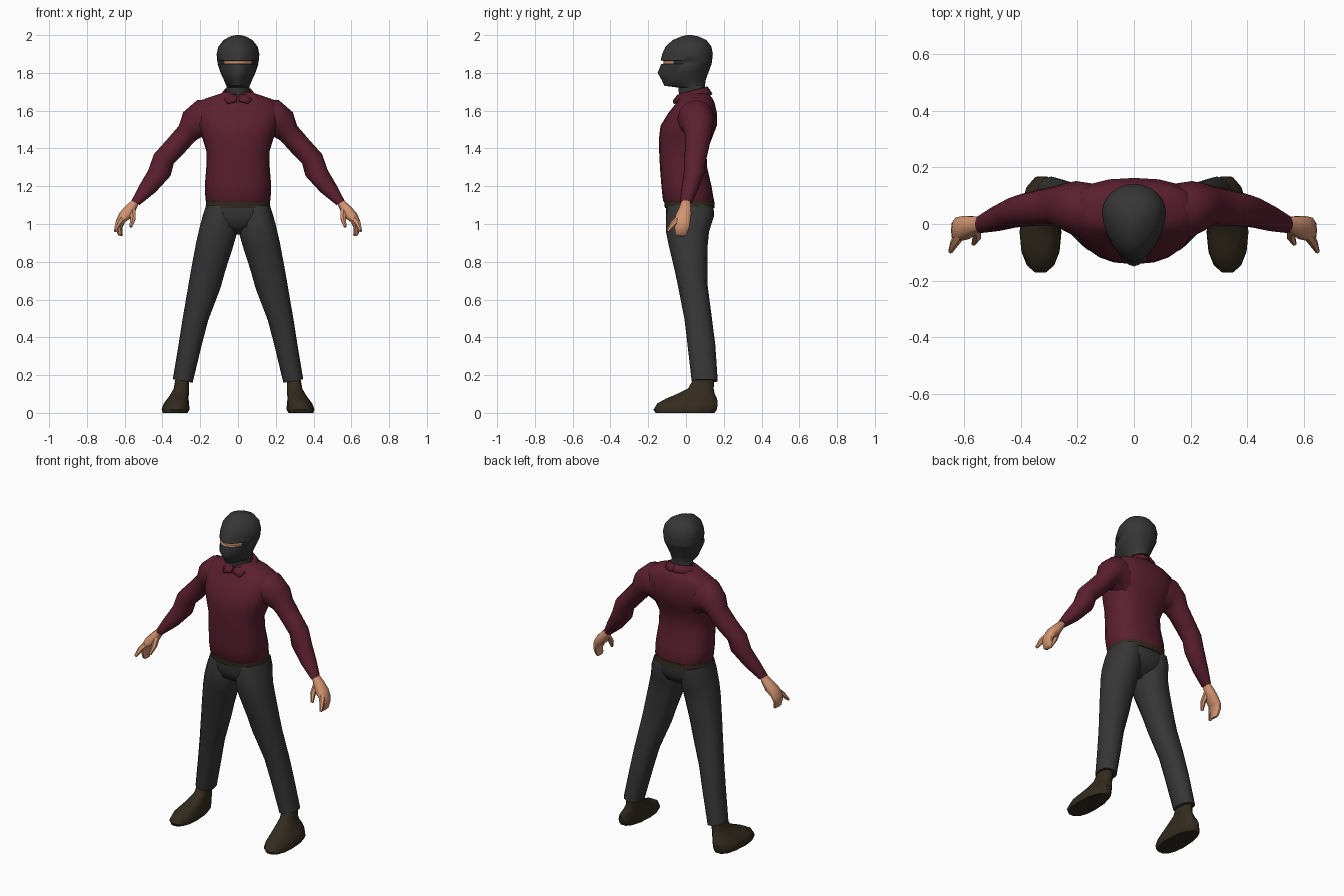
import bpy, bmesh, math
from mathutils import Vector

if "Cube" in bpy.data.objects:
    bpy.data.objects.remove(bpy.data.objects["Cube"])


def material(name, rgb):
    m = bpy.data.materials.new(name)
    m.diffuse_color = (*rgb, 1)
    m.use_nodes = True
    m.node_tree.nodes["Principled BSDF"].inputs["Base Color"].default_value = m.diffuse_color
    return m


MAROON = material("maroon knit", (0.105, 0.014, 0.028))
CHARCOAL = material("charcoal cloth", (0.037, 0.037, 0.038))
BROWN = material("dark brown leather", (0.034, 0.024, 0.013))
SKIN = material("skin", (0.66, 0.30, 0.165))


def finish(name, bm, mats, mirror=False, angle=50):
    bmesh.ops.recalc_face_normals(bm, faces=bm.faces)
    me = bpy.data.meshes.new(name)
    bm.to_mesh(me)
    bm.free()
    ob = bpy.data.objects.new(name, me)
    bpy.context.collection.objects.link(ob)
    for m in mats:
        me.materials.append(m)
    bpy.ops.object.select_all(action='DESELECT')
    ob.select_set(True)
    bpy.context.view_layer.objects.active = ob
    bpy.ops.object.shade_smooth_by_angle(angle=math.radians(angle))
    if mirror:
        mod = ob.modifiers.new("mirror", 'MIRROR')
        mod.use_mirror_merge = False
    return ob


def spow(v, e):
    return math.copysign(abs(v) ** e, v)


def loft(name, rings, mats, n=16, ef=1.0, eb=1.0, wide=0.5, mirror=False, rule=None):
    """Skin rings given as (outer x, outer z, inner x, inner z, front y, back y).
    ef / eb make the front / back boxy (<1) or pointed (>1)."""
    bm = bmesh.new()
    loops = []
    for xa, za, xb, zb, yf, yb in rings:
        yw = yf + (yb - yf) * wide
        cx, cz, hx, hz = (xa + xb) / 2, (za + zb) / 2, (xa - xb) / 2, (za - zb) / 2
        loop = []
        for i in range(n):
            a = 2 * math.pi * i / n
            s, c = math.sin(a), math.cos(a)
            e = ef if s < 0 else eb
            u, v = spow(c, e), spow(s, e)
            y = yw + v * ((yb - yw) if v > 0 else (yw - yf))
            loop.append(bm.verts.new((cx + hx * u, y, cz + hz * u)))
        loops.append(loop)
    for lo, hi in zip(loops, loops[1:]):
        for i in range(n):
            j = (i + 1) % n
            f = bm.faces.new((lo[i], lo[j], hi[j], hi[i]))
            if rule:
                f.material_index = rule(f.calc_center_median())
    bm.faces.new(loops[0])
    bm.faces.new(loops[-1])
    return finish(name, bm, mats, mirror)


def level(z, rx, yf, yb, cx=0.0):
    return (cx + rx, z, cx - rx, z, yf, yb)


# Hood with the skin showing through an eye slit
loft("hood", [
    level(1.64, .066, -.035, .10), level(1.722, .062, -.04, .10),
    level(1.732, .062, -.115, .10), level(1.765, .076, -.13, .105),
    level(1.80, .092, -.15, .118), level(1.846, .108, -.132, .135),
    level(1.849, .107, -.118, .136), level(1.863, .109, -.118, .138),
    level(1.866, .111, -.134, .138), level(1.90, .113, -.126, .142),
    level(1.94, .104, -.108, .134), level(1.974, .076, -.07, .108),
    level(1.993, .042, -.025, .065), level(2.0, .012, .005, .03),
], [CHARCOAL, SKIN], n=24, ef=1.15, wide=0.62,
    rule=lambda c: int(1.845 < c.z < 1.867 and c.y < -.045 and abs(c.x) < .08))

# Sweater body
loft("sweater_body", [
    level(1.112, .163, -.113, .145), level(1.125, .172, -.122, .148),
    level(1.20, .176, -.13, .135), level(1.30, .168, -.138, .112),
    level(1.38, .166, -.142, .108), level(1.46, .19, -.142, .14),
    level(1.52, .21, -.135, .163), level(1.59, .225, -.092, .163),
    level(1.64, .215, -.052, .152), level(1.665, .17, -.04, .14),
    level(1.69, .095, -.035, .12), level(1.70, .065, -.02, .09),
], [MAROON], n=20, ef=.85, eb=.8)

# Sleeves
loft("sleeve", [
    (.12, 1.66, .13, 1.42, -.05, .14), (.215, 1.657, .195, 1.46, -.045, .152),
    (.29, 1.592, .22, 1.445, -.02, .142), (.313, 1.52, .245, 1.42, -.005, .135),
    (.38, 1.442, .295, 1.365, -.005, .122), (.445, 1.37, .34, 1.32, -.01, .108),
    (.475, 1.285, .357, 1.255, -.012, .098), (.525, 1.20, .435, 1.17, -.025, .066),
    (.563, 1.125, .522, 1.10, -.032, .032),
], [MAROON], n=12, mirror=True)

# Folded collar, open at the front
bm = bmesh.new()
strip = []
for i in range(9):
    a = math.radians(-86 + 176 * i / 8)
    c, s = math.cos(a), math.sin(a)
    tip = 1 if i == 1 else 0
    top = bm.verts.new((.07 * c, .034 + .075 * s, 1.703 + .022 * s))
    low = bm.verts.new((.10 * c + .012 * tip, .036 + .10 * s - .012 * tip,
                        1.668 + .017 * s - .014 * tip))
    strip.append((top, low))
for (a, b), (c, d) in zip(strip, strip[1:]):
    bm.faces.new((a, b, d, c))
collar = finish("collar", bm, [MAROON], mirror=True)
solid = collar.modifiers.new("thickness", 'SOLIDIFY')
solid.thickness = .012
solid.offset = 0

# Belt
loft("belt", [
    level(1.085, .172, -.112, .152), level(1.12, .168, -.116, .15),
], [BROWN], n=20, ef=.85, eb=.8)

# Trousers: seat and legs
loft("trouser_seat", [
    level(1.10, .165, -.105, .146), level(1.04, .175, -.105, .148),
    level(.99, .13, -.09, .125), level(.945, .035, -.02, .05),
], [CHARCOAL], n=20, ef=.8, eb=.8)
loft("trouser_leg", [
    (.168, 1.10, .03, 1.09, -.098, .142), (.188, 1.04, .012, 1.03, -.107, .146),
    (.206, .97, .006, .95, -.106, .122), (.222, .90, .026, .88, -.092, .115),
    (.248, .76, .068, .75, -.06, .113), (.262, .68, .093, .66, -.042, .115),
    (.293, .50, .158, .49, -.008, .138), (.315, .36, .192, .36, .008, .155),
    (.345, .178, .24, .16, .03, .168),
], [CHARCOAL], n=12, ef=.85, eb=.85, mirror=True)

# Shoes
loft("shoe", [
    level(0, .066, -.165, .155, .333), level(.018, .074, -.175, .168, .331),
    level(.05, .067, -.155, .172, .326), level(.075, .056, -.11, .168, .318),
    level(.10, .048, -.05, .155, .308), level(.13, .040, .01, .148, .30),
    level(.175, .036, .036, .152, .296),
], [BROWN], n=14, ef=.9, eb=.85, wide=.42, mirror=True)

# Hands: palm with curled fingers
loft("hand", [
    (.556, 1.13, .525, 1.11, -.025, .025), (.59, 1.10, .54, 1.075, -.035, .028),
    (.627, 1.06, .562, 1.035, -.055, .03), (.645, 1.02, .598, 1.01, -.062, .025),
    (.648, .985, .612, .98, -.062, .018), (.637, .945, .61, .945, -.058, .008),
    (.625, .935, .612, .937, -.048, 0),
], [SKIN], n=10, ef=.85, eb=.85, mirror=True)


def digit(name, points, radii):
    """Six-sided tapering finger along a short path."""
    bm = bmesh.new()
    pts = [Vector(p) for p in points]
    loops = []
    for k, (p, r) in enumerate(zip(pts, radii)):
        d = (pts[min(k + 1, len(pts) - 1)] - pts[max(k - 1, 0)]).normalized()
        u = d.cross(Vector((1, 0, 0))).normalized()
        v = d.cross(u)
        loops.append([bm.verts.new(p + r * (u * math.cos(math.pi * i / 3)
                                            + v * math.sin(math.pi * i / 3)))
                      for i in range(6)])
    for lo, hi in zip(loops, loops[1:]):
        for i in range(6):
            j = (i + 1) % 6
            bm.faces.new((lo[i], lo[j], hi[j], hi[i]))
    bm.faces.new(loops[0])
    bm.faces.new(loops[-1])
    finish(name, bm, [SKIN], mirror=True)


digit("forefinger", [(.61, -.03, 1.035), (.636, -.068, 1.0), (.65, -.098, .962)],
      [.02, .016, .008])
digit("thumb", [(.56, -.012, 1.08), (.556, -.045, 1.03), (.568, -.07, .985)],
      [.02, .016, .008])
